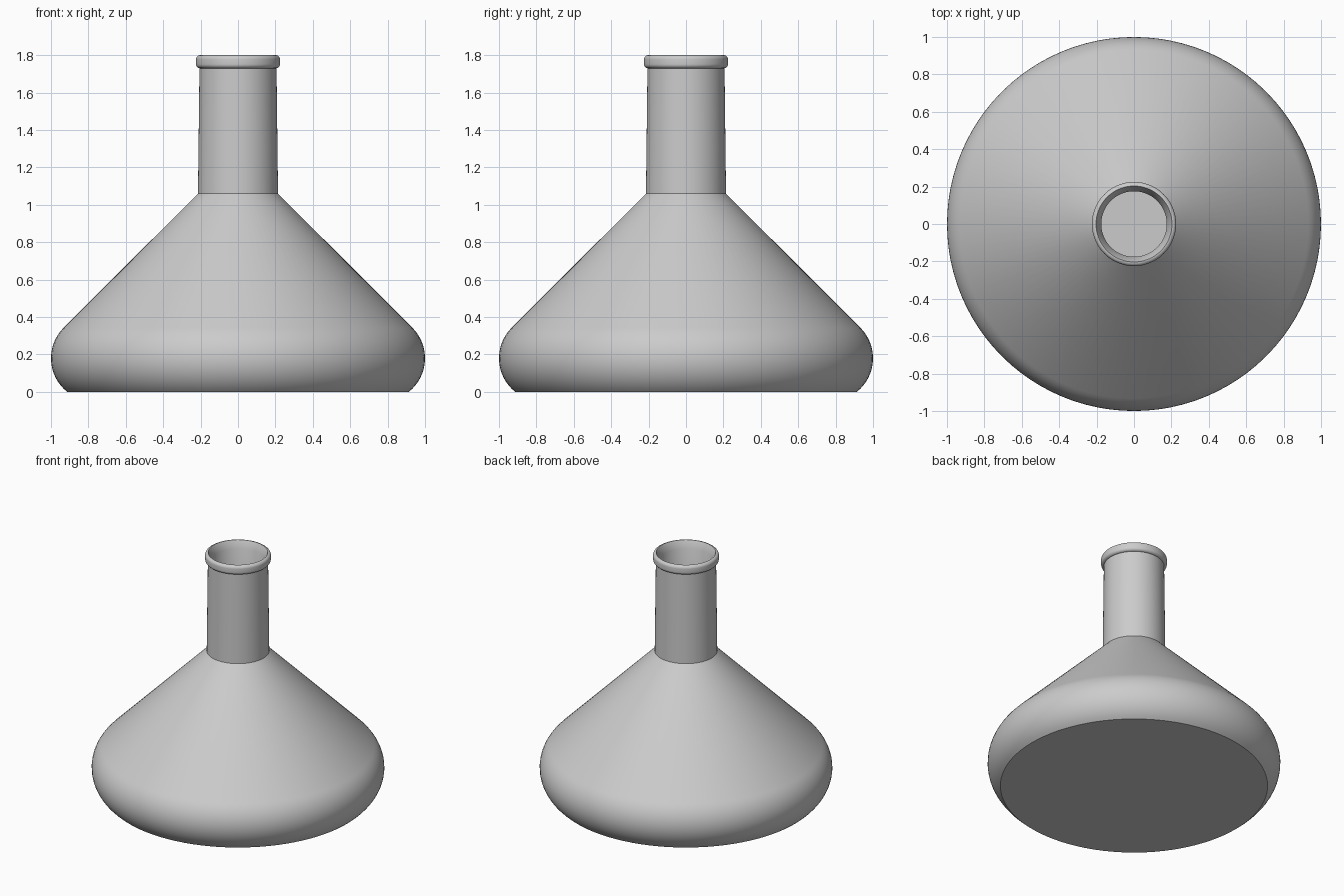
import bpy, bmesh, math

if "Cube" in bpy.data.objects:
    bpy.data.objects.remove(bpy.data.objects["Cube"])

SEG = 96


def arc(cx, cz, r, a0, a1, n):
    return [(cx + r * math.cos(a0 + (a1 - a0) * i / n),
             cz + r * math.sin(a0 + (a1 - a0) * i / n)) for i in range(n + 1)]


def lathe(name, profile):
    bm = bmesh.new()
    verts = [bm.verts.new((r, 0, z)) for r, z in profile]
    edges = [bm.edges.new(p) for p in zip(verts, verts[1:])]
    bmesh.ops.spin(bm, geom=verts + edges, cent=(0, 0, 0), axis=(0, 0, 1),
                   angle=math.tau, steps=SEG, use_duplicate=False)
    bmesh.ops.remove_doubles(bm, verts=bm.verts, dist=1e-5)
    bmesh.ops.recalc_face_normals(bm, faces=bm.faces)
    mesh = bpy.data.meshes.new(name)
    bm.to_mesh(mesh)
    bm.free()
    obj = bpy.data.objects.new(name, mesh)
    bpy.context.collection.objects.link(obj)
    bpy.ops.object.select_all(action='DESELECT')
    obj.select_set(True)
    bpy.context.view_layer.objects.active = obj
    bpy.ops.object.shade_smooth_by_angle(angle=math.radians(30))
    return obj


# Rounded shoulder arc, and the same arc inset by the glass thickness
CX, CZ, R, WALL = 0.77, 0.18, 0.23, 0.035
outer = arc(CX, CZ, R, -math.asin(CZ / R), math.pi / 4, 16)
ri = R - WALL
inner = arc(CX, CZ, ri, math.pi / 4, -math.asin((CZ - WALL) / ri), 16)

# Rounded lip bead, from under the rim to its top edge
bead = (arc(0.203, 1.752, 0.022, -math.pi / 2, 0, 6)
        + arc(0.203, 1.778, 0.022, 0, math.pi / 2, 6))

# Flat base, cone, neck, lip, flared mouth and hollow interior
profile = ([(0, 0)] + outer + [(0.214, 1.06), (0.206, 1.73)] + bead
           + [(0.175, 1.745), (0.178, 1.045)] + inner + [(0, WALL)])
lathe("flask", profile)
